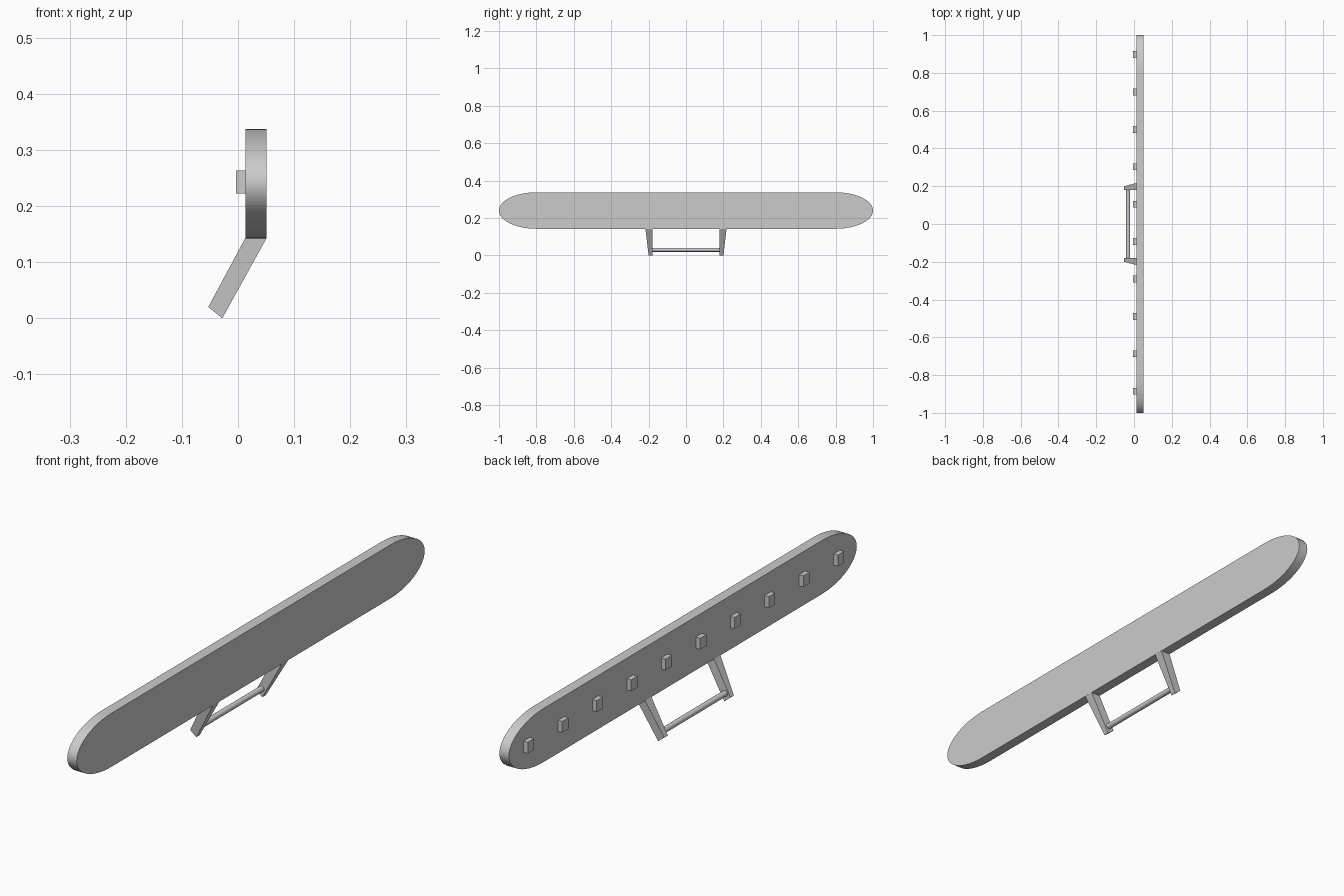
import bpy, bmesh, math
from mathutils import Matrix, Vector

cube = bpy.data.objects.get("Cube")
if cube:
    bpy.data.objects.remove(cube, do_unlink=True)

GREY = (0.6, 0.6, 0.6, 1)
grey = bpy.data.materials.new("plain grey")
grey.use_nodes = True
grey.diffuse_color = GREY
grey.node_tree.nodes["Principled BSDF"].inputs["Base Color"].default_value = GREY


def finish(name, bm, smooth=False):
    bmesh.ops.recalc_face_normals(bm, faces=bm.faces)
    mesh = bpy.data.meshes.new(name)
    bm.to_mesh(mesh)
    bm.free()
    mesh.materials.append(grey)
    obj = bpy.data.objects.new(name, mesh)
    bpy.context.collection.objects.link(obj)
    if smooth:
        bpy.ops.object.select_all(action="DESELECT")
        obj.select_set(True)
        bpy.context.view_layer.objects.active = obj
        bpy.ops.object.shade_smooth_by_angle(angle=math.radians(40))
    return obj


def loft(name, start, end, smooth=False):
    """Solid between two matching outlines."""
    bm = bmesh.new()
    a = [bm.verts.new(p) for p in start]
    b = [bm.verts.new(p) for p in end]
    bm.faces.new(a)
    bm.faces.new(b[::-1])
    for i in range(len(a)):
        j = (i + 1) % len(a)
        bm.faces.new((a[i], a[j], b[j], b[i]))
    return finish(name, bm, smooth)


# Board with elliptical ends
FRONT, BACK = 0.051, 0.013
MID_Z, HALF_H, STRAIGHT, TIP = 0.24, 0.0975, 0.8, 0.2
STEPS = 24
outline = []
for side in (1, -1):
    for i in range(STEPS + 1):
        a = -math.pi / 2 + math.pi * i / STEPS
        outline.append((side * (STRAIGHT + TIP * math.cos(a)),
                        MID_Z + side * HALF_H * math.sin(a)))
loft("board", [(BACK, y, z) for y, z in outline],
     [(FRONT, y, z) for y, z in outline], smooth=True)

# Row of small pegs on the back of the board
for i in range(10):
    bm = bmesh.new()
    place = Matrix.Translation((0.005, 0.897 - 0.198 * i, 0.2425))
    bmesh.ops.create_cube(bm, size=1,
                          matrix=place @ Matrix.Diagonal((0.018, 0.036, 0.041, 1)))
    finish(f"peg_{i + 1}", bm)

# Slanted, tapering legs: (x, z, outer y)
leg_profile = [(BACK, 0.143, 0.217), (FRONT, 0.143, 0.217),
               (-0.028, 0, 0.2), (-0.053, 0.02, 0.2)]
for name, side in (("back_leg", 1), ("front_leg", -1)):
    loft(name, [(x, side * 0.18, z) for x, z, y in leg_profile],
         [(x, side * y, z) for x, z, y in leg_profile])

# Round bar joining the legs
bm = bmesh.new()
bmesh.ops.create_cone(bm, cap_ends=True, segments=24, radius1=0.0105, radius2=0.0105,
                      depth=0.37, matrix=Matrix.Translation((-0.031, 0, 0.03))
                      @ Matrix.Rotation(math.pi / 2, 4, "X"))
finish("cross_bar", bm, smooth=True)
